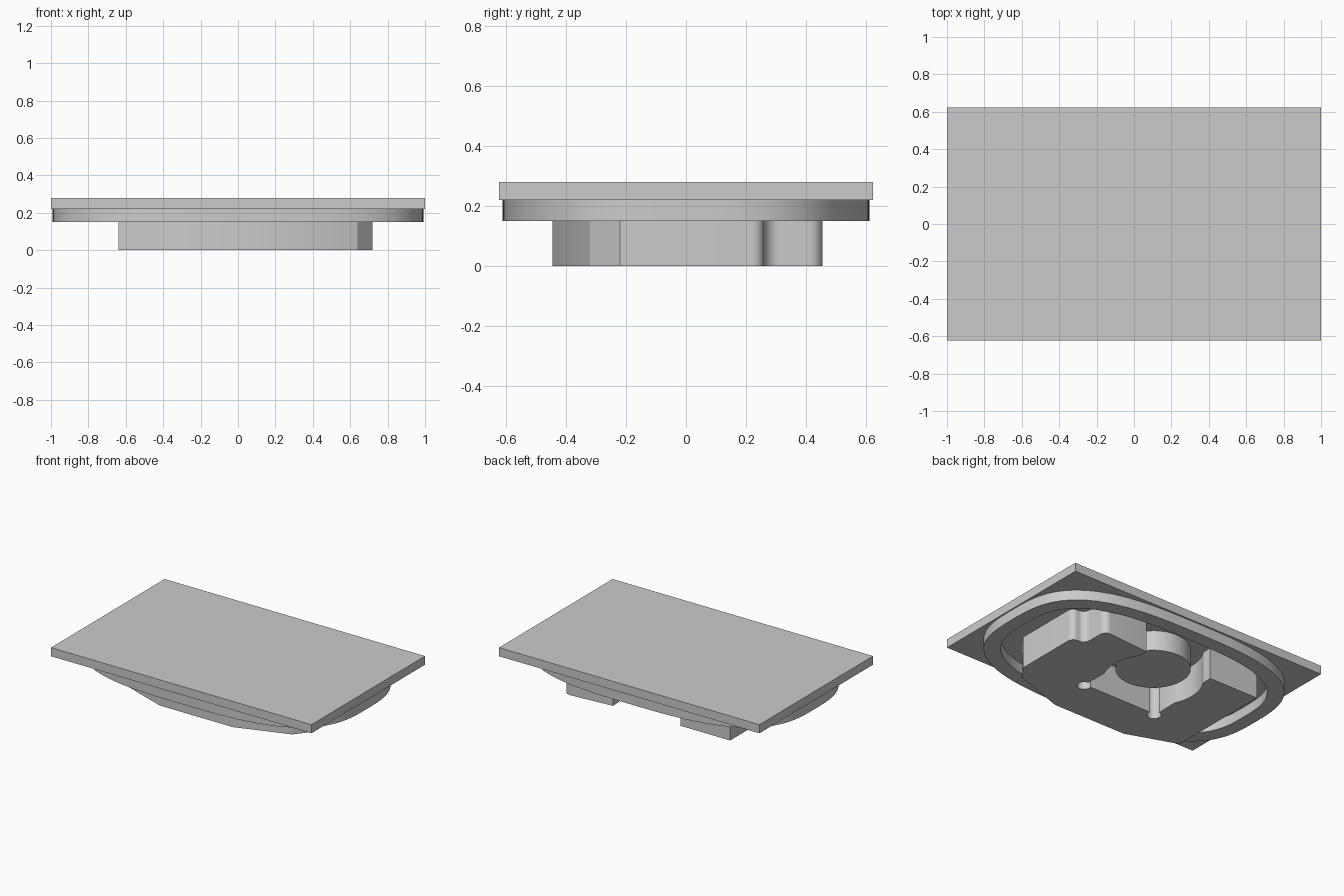
import bpy, bmesh
from math import sin, cos, radians, pi

cube = bpy.data.objects.get("Cube")
if cube:
    bpy.data.objects.remove(cube)

grey = bpy.data.materials.new("light_grey")
grey.use_nodes = True
GREY = (0.6, 0.6, 0.6, 1)
grey.diffuse_color = GREY
grey.node_tree.nodes["Principled BSDF"].inputs["Base Color"].default_value = GREY


def finish(name, bm):
    bmesh.ops.recalc_face_normals(bm, faces=bm.faces)
    mesh = bpy.data.meshes.new(name)
    bm.to_mesh(mesh)
    bm.free()
    mesh.materials.append(grey)
    ob = bpy.data.objects.new(name, mesh)
    bpy.context.collection.objects.link(ob)
    bpy.ops.object.select_all(action="DESELECT")
    ob.select_set(True)
    bpy.context.view_layer.objects.active = ob
    bpy.ops.object.shade_smooth_by_angle(angle=radians(25))
    return ob


def prism(name, outline, z0, z1):
    bm = bmesh.new()
    face = bm.faces.new([bm.verts.new((x, y, z0)) for x, y in outline])
    new = bmesh.ops.extrude_face_region(bm, geom=[face])["geom"]
    top = [v for v in new if isinstance(v, bmesh.types.BMVert)]
    bmesh.ops.translate(bm, verts=top, vec=(0, 0, z1 - z0))
    return finish(name, bm)


def arc(cx, cy, r, start, end, n=8):
    angles = [radians(start + (end - start) * i / n) for i in range(n + 1)]
    return [(cx + r * cos(a), cy + r * sin(a)) for a in angles]


def rounded_oval(a, b, n=96, power=3):
    pts = []
    for i in range(n):
        t = 2 * pi * i / n
        c, s = cos(t), sin(t)
        k = (abs(c) ** power + abs(s) ** power) ** (-1 / power)
        pts.append((a * c * k, b * s * k))
    return pts


def ring(name, outer, inner, z0, z1):
    bm = bmesh.new()
    loops = [[bm.verts.new((x, y, z)) for x, y in pts]
             for pts, z in ((outer, z0), (outer, z1), (inner, z1), (inner, z0))]
    n = len(outer)
    for k in range(4):
        a, b = loops[k], loops[(k + 1) % 4]
        for i in range(n):
            j = (i + 1) % n
            bm.faces.new((a[i], a[j], b[j], b[i]))
    return finish(name, bm)


PLATE_Z = 0.22

# Flat rectangular plate
prism("top_plate", [(-1, -.623), (1, -.623), (1, .623), (-1, .623)], PLATE_Z, .28)

# Raised oval rim under the plate
ring("oval_rim", rounded_oval(.992, .612), rounded_oval(.895, .515), .15, PLATE_Z)

# Half of the open pocket: side bulge around the boss, then a round corner relief
pocket = arc(0, .185, .315, 34, -25, 14) + arc(.285, -.145, .045, 85, -195, 20)

# Stepped block with chamfered front, rounded back step and open pocket
block = [(-.64, -.32), (-.29, -.445), (.27, -.445), (.64, -.32), (.72, -.22)]
block += arc(.68, .22, .04, 0, 90)
block += arc(.67, .31, .05, 270, 180)
block += arc(.575, .41, .045, 0, 90)
block += [(.26, .43)] + pocket
block += [(-x, y) for x, y in reversed(pocket)]
block += [(-.26, .43), (-.64, .43)]
prism("lower_block", block, 0, PLATE_Z)

# Round boss inside the pocket
prism("round_boss", arc(0, .185, .235, 0, 360, 48)[:-1], .08, PLATE_Z)
